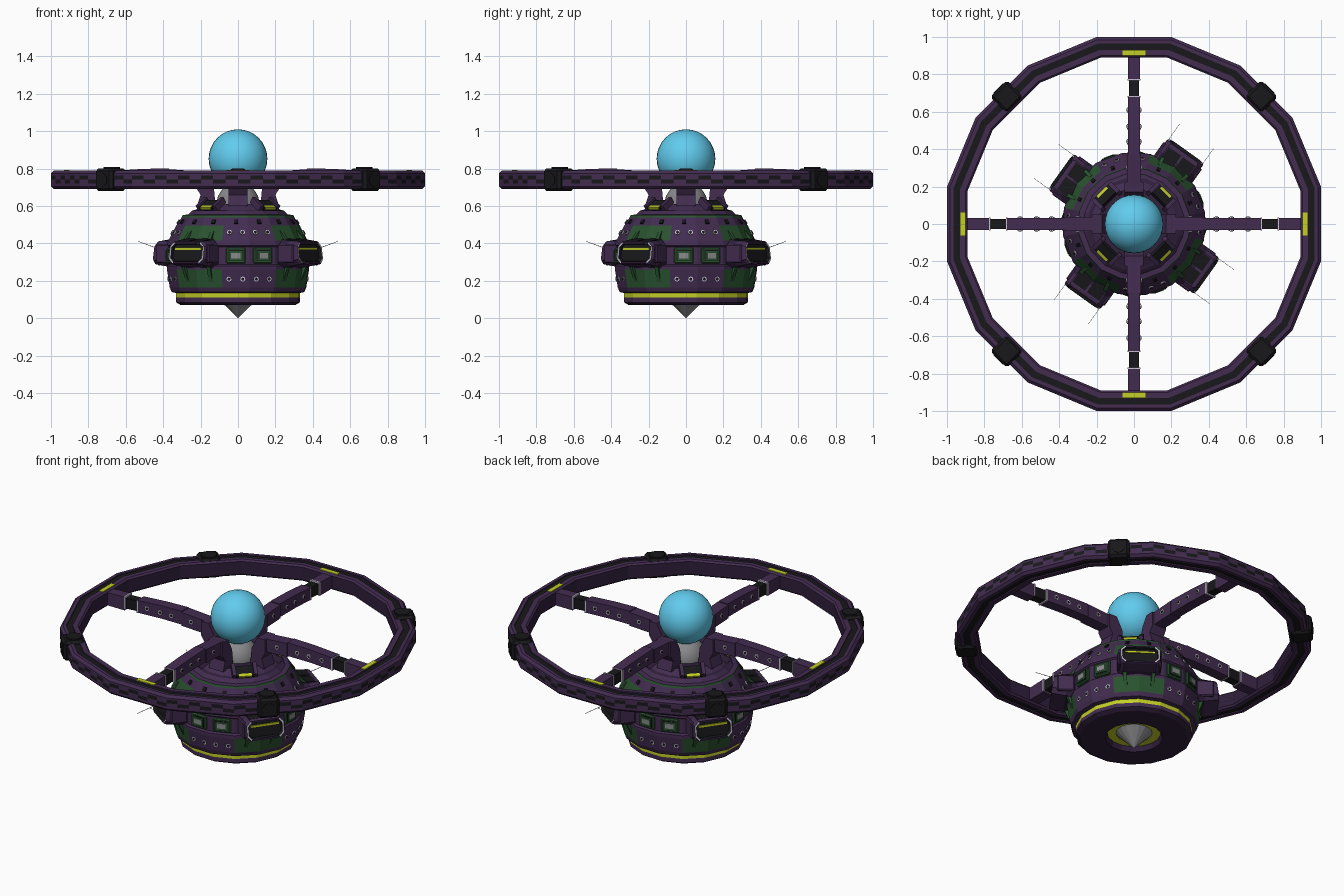
import bpy, bmesh, math
from math import radians as rad, sin, cos, pi
from mathutils import Matrix, Vector

if "Cube" in bpy.data.objects:
    bpy.data.objects.remove(bpy.data.objects["Cube"])

def material(name, rgb):
    m = bpy.data.materials.new(name)
    m.diffuse_color = (*rgb, 1)
    m.use_nodes = True
    m.node_tree.nodes["Principled BSDF"].inputs["Base Color"].default_value = m.diffuse_color
    return m

PURPLE = material("purple", (.055, .025, .08))
DARK = material("dark_purple", (.03, .014, .045))
BLACK = material("black", (.009, .009, .011))
GREEN = material("green", (.022, .085, .028))
YELLOW = material("yellow", (.55, .62, .02))
BLUE = material("glow_blue", (.12, .6, .85))
TRIM = material("pale_trim", (.6, .55, .66))
GREY = material("grey", (.25, .25, .26))

def finish(name, bm, angle=0):
    bmesh.ops.recalc_face_normals(bm, faces=bm.faces)
    me = bpy.data.meshes.new(name)
    bm.to_mesh(me)
    bm.free()
    ob = bpy.data.objects.new(name, me)
    bpy.context.collection.objects.link(ob)
    ob.rotation_euler.z = rad(angle)
    return ob

def loft(name, loops, pick, angle=0, wrap=False, cap=True):
    """Skin equal loops of points; pick(band, side) gives the material."""
    bm = bmesh.new()
    rows = [[bm.verts.new(p) for p in l] for l in loops]
    mats, n = [], len(loops[0])
    def add(vs, m):
        if m not in mats:
            mats.append(m)
        bm.faces.new(vs).material_index = mats.index(m)
    last = len(rows) if wrap else len(rows) - 1
    for i in range(last):
        a, b = rows[i], rows[(i + 1) % len(rows)]
        for j in range(n):
            k = (j + 1) % n
            add((a[j], a[k], b[k], b[j]), pick(i, j))
    if cap and not wrap:
        add(rows[0], pick(0, 0))
        add(rows[-1], pick(last - 1, 0))
    ob = finish(name, bm, angle)
    for m in mats:
        ob.data.materials.append(m)
    return ob

def polygon(n, r, z, start=0, sub=1):
    c = [Vector((r * cos(rad(start) + 2 * pi * i / n), r * sin(rad(start) + 2 * pi * i / n), z)) for i in range(n)]
    return [c[i].lerp(c[(i + 1) % n], s / sub) for i in range(n) for s in range(sub)]

def box(name, size, loc, angle, mat, bevel=0, tilt=0):
    """Box with x radial, y tangential, turned about z by angle."""
    bm = bmesh.new()
    bmesh.ops.create_cube(bm, size=1, matrix=Matrix.Translation(loc) @ Matrix.Rotation(rad(tilt), 4, 'Y') @ Matrix.Diagonal((*size, 1)))
    if bevel:
        bmesh.ops.bevel(bm, geom=bm.edges[:], offset=bevel, segments=1, affect='EDGES')
    ob = finish(name, bm, angle)
    ob.data.materials.append(mat)

def disc(name, r, depth, loc, angle, mat, axis=(0, 90, 0), sides=8, r2=None):
    bm = bmesh.new()
    rot = Matrix.Rotation(rad(axis[2]), 4, 'Z') @ Matrix.Rotation(rad(axis[1]), 4, 'Y')
    bmesh.ops.create_cone(bm, cap_ends=True, segments=sides, radius1=r, radius2=r if r2 is None else r2,
                          depth=depth, matrix=Matrix.Translation(loc) @ rot)
    ob = finish(name, bm, angle)
    ob.data.materials.append(mat)

def rivet(name, loc, angle, axis):
    disc(name, .014, .012, loc, angle, TRIM, axis)
    disc(name + "_core", .008, .016, loc, angle, BLACK, axis)

def prism(name, pts, w, angle, mat):
    """Side profile of (radius, z) points given a tangential width."""
    loft(name, [[(r, s * w / 2, z) for r, z in pts] for s in (-1, 1)], lambda i, j: mat, angle)

# Outer ring: 16 sides, grooved top and checkered rim
K = 1 / cos(pi / 16)
ring = [(.89, .70), (.90, .69), (.93, .69), (.93, .697), (.965, .697), (.965, .69), (.985, .69), (1, .705), (1, .72), (1, .742),
        (1, .764), (1, .775), (.985, .79), (.965, .79), (.965, .783), (.93, .783), (.93, .79), (.90, .79), (.89, .78)]
def ring_mat(i, j):
    if i in (3, 14) or (i in (8, 9) and (i + j) % 2):
        return BLACK
    return DARK if i == 18 else PURPLE
loft("outer_ring", [polygon(16, r * K, z, 11.25, 6) for r, z in ring], ring_mat, wrap=True)

# Hull: 16 sides, with corners on the pod directions
POD = 54.5
hull = [(.15, .11, DARK), (.165, .07, DARK), (.31, .07, DARK), (.335, .085, PURPLE), (.335, .11, YELLOW), (.335, .135, PURPLE),
        (.36, .14, PURPLE), (.37, .165, GREEN), (.385, .26, PURPLE), (.385, .28, PURPLE), (.374, .288, PURPLE), (.374, .382, PURPLE),
        (.385, .39, PURPLE), (.378, .415, GREEN), (.335, .495, PURPLE), (.305, .54, GREEN), (.30, .552, PURPLE), (.27, .555, PURPLE),
        (.25, .575, DARK), (.23, .58, PURPLE), (.19, .61, DARK), (.10, .61, DARK)]
def hull_mat(i, j):
    m = hull[i][2]
    return PURPLE if i in (7, 13) and j % 4 in (1, 2) else m
loft("hull", [polygon(16, r, z, POD) for r, z, _ in hull], hull_mat)

# Underside: bright collar and pointed cone
loft("bottom_collar", [polygon(16, r, z, POD) for r, z in ((.155, .115), (.155, .10), (.105, .10), (.105, .115))], lambda i, j: YELLOW, wrap=True)
disc("bottom_cone", .112, .11, (0, 0, .055), 0, GREY, (0, 180, 0), 16, 0)

# Glowing sphere on a grey dome
for name, r, z, mat in (("core_sphere", .157, .853, BLUE), ("core_dome", .115, .61, GREY)):
    bpy.ops.mesh.primitive_uv_sphere_add(segments=32, ring_count=16, radius=r, location=(0, 0, z))
    bpy.context.object.name = name
    bpy.context.object.data.materials.append(mat)
    bpy.ops.object.shade_smooth()

for q in range(4):
    a = 90 * q
    # Spokes: column at the hub, arched arm, black joint, outer sleeve
    prism("hub_column", [(.12, .60), (.22, .60), (.20, .66), (.225, .70), (.225, .785), (.17, .785), (.13, .71)], .10, a, PURPLE)
    prism("spoke_root", [(.20, .705), (.37, .712), (.37, .797), (.20, .785)], .075, a, PURPLE)
    prism("spoke_middle", [(.37, .717), (.52, .717), (.68, .71), (.68, .787), (.52, .798), (.37, .802)], .066, a, PURPLE)
    prism("spoke_joint", [(.68, .715), (.77, .71), (.77, .776), (.68, .78)], .052, a, BLACK)
    prism("spoke_sleeve", [(.77, .70), (.90, .70), (.90, .78), (.77, .784)], .066, a, PURPLE)
    for r in (.68, .77):
        box("spoke_bracket", (.008, .07, .078), (r, 0, .747), a, TRIM)
    for r in (.30, .44, .52, .61):
        for s in (-1, 1):
            rivet("spoke_rivet", (r, s * (.036 if r < .37 else .032), .755), a, (0, 90, 90))
    box("ring_marker", (.028, .125, .008), (.915, 0, .79), a, YELLOW)

    # Dark clamps on the ring diagonals
    d = a + 45
    box("ring_clamp", (.125, .125, .122), (.962, 0, .741), d, BLACK, .015)
    disc("clamp_cap", .045, .012, (.955, 0, .804), d, BLACK, (0, 0, 0), 12)
    disc("clamp_stud", .036, .012, (1.022, 0, .741), d, BLACK, sides=12)

    # Sloped panels and markers on the upper deck
    box("deck_panel", (.07, .10, .02), (.212, 0, .603), d, BLACK, 0, 35)
    box("deck_marker", (.018, .075, .012), (.238, 0, .592), d, YELLOW, 0, 35)
    for s in (-1, 1):
        box("deck_rib", (.08, .022, .035), (.205, s * .062, .61), d, PURPLE, 0, 35)

    # Side pods: tapered eight-sided housings with recessed faces
    p = POD + a
    def octagon(r, w, h, c, z=.345, lean=0):
        pts = [(w, h - c), (w - c, h), (c - w, h), (-w, h - c), (-w, c - h), (c - w, -h), (w - c, -h), (w, c - h)]
        return [(r - lean * v, u, z + v) for u, v in pts]
    loops = [octagon(.32, .125, .085, .03), octagon(.40, .118, .068, .025), octagon(.462, .118, .062, .025, .35, .15),
             octagon(.474, .112, .058, .025, .35, .15), octagon(.474, .102, .048, .02, .35, .15), octagon(.458, .098, .044, .02, .35, .15)]
    loft("pod", loops, lambda i, j: (DARK, PURPLE, PURPLE, TRIM, BLACK)[i] if not (i == 3 and j in (1, 5)) else DARK, p)
    box("pod_stripe", (.006, .17, .012), (.458, 0, .372), p, YELLOW)
    for s in (-1, 1):
        box("pod_top_panel", (.085, .082, .012), (.40, s * .047, .414), p, BLACK, 0, 9)
        box("pod_cheek", (.10, .02, .10), (.40, s * .116, .345), p, PURPLE, .006)
        prism_pts = [(.46, .345 + s * .03), (.575, .345 + s * .065), (.575, .347 + s * .065), (.46, .348 + s * .03)]
        loft("whisker", [[(r, s * .112 + t, z) for r, z in prism_pts] for t in (-.001, .001)], lambda i, j: GREY, p)
        # Green buttresses above and below each pod
        prism("pod_buttress_upper", [(.33, .39), (.405, .405), (.345, .47)], .02, p + s * 12, GREEN)
        prism("pod_buttress_lower", [(.34, .29), (.405, .285), (.365, .19)], .02, p + s * 12, GREEN)

    # Framed windows and rivet rows between the pods
    m = p + 45
    for s in (-1, 1):
        w = m + s * 11.25
        box("window_frame", (.022, .105, .085), (.370, 0, .335), w, GREEN, .006)
        box("window_inset", (.008, .08, .06), (.380, 0, .335), w, BLACK)
        box("window_rim", (.008, .07, .05), (.382, 0, .335), w, GREEN)
        box("window_pane", (.008, .05, .03), (.384, 0, .335), w, GREY)
    for s in (-1.5, -.5, .5, 1.5):
        rivet("hull_rivet_low", (.370, 0, .21), m + s * 11.25, (0, 97, 0))
        rivet("hull_rivet_high", (.350, 0, .458), m + s * 11.25, (0, 62, 0))
        box("shoulder_slot", (.025, .02, .012), (.318, 0, .515), m + s * 22.5, BLACK, 0, 55)
